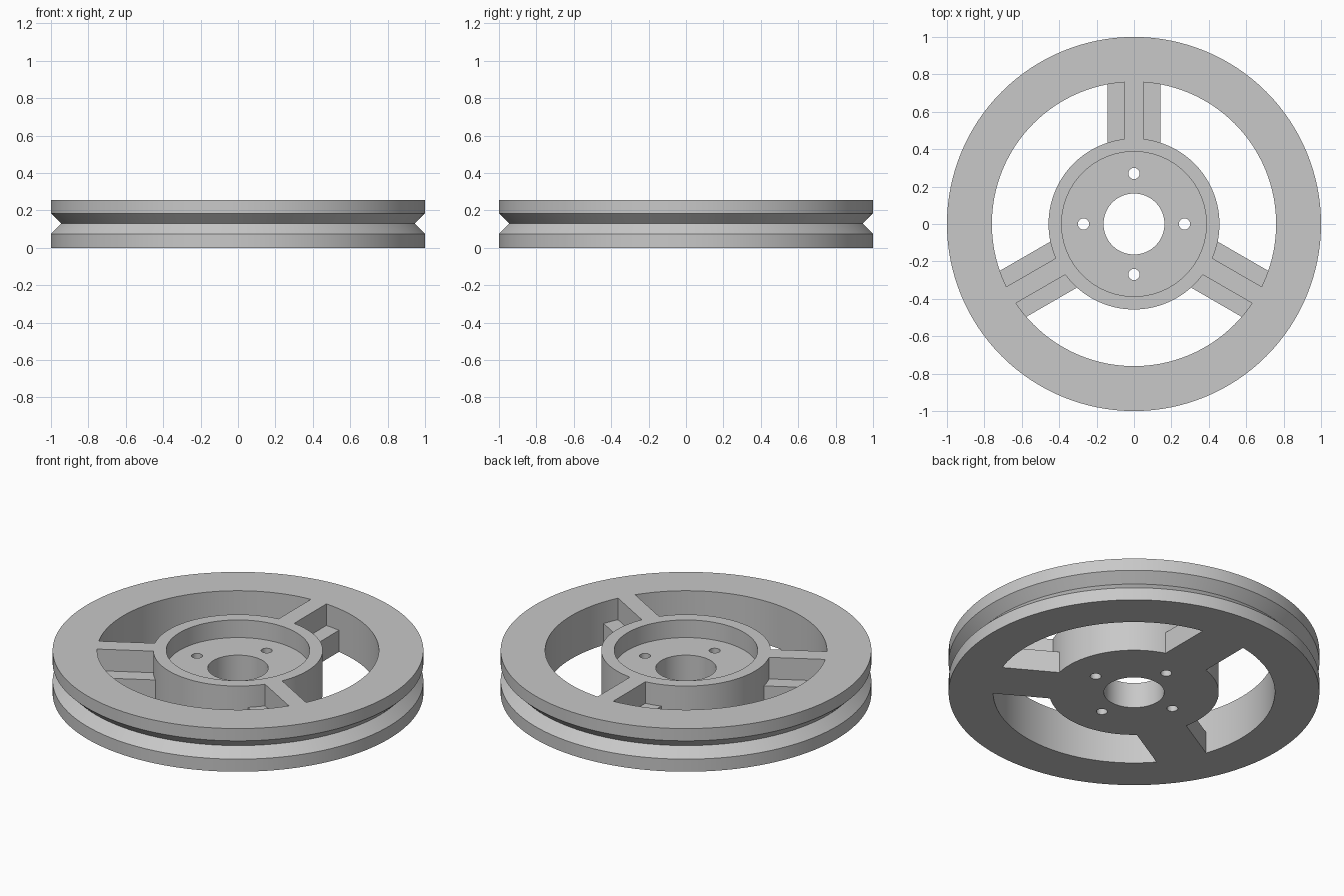
import bpy
import bmesh
import math
from mathutils import Matrix, Vector

if "Cube" in bpy.data.objects:
    bpy.data.objects.remove(bpy.data.objects["Cube"], do_unlink=True)

HEIGHT = 0.257
MID = HEIGHT / 2
SEGMENTS = 128

grey = bpy.data.materials.new("plain grey")
grey.use_nodes = True
colour = (0.58, 0.58, 0.58, 1)
grey.diffuse_color = colour
grey.node_tree.nodes["Principled BSDF"].inputs["Base Color"].default_value = colour


def finish(name, bm):
    bmesh.ops.recalc_face_normals(bm, faces=bm.faces)
    mesh = bpy.data.meshes.new(name)
    bm.to_mesh(mesh)
    bm.free()
    mesh.materials.append(grey)
    obj = bpy.data.objects.new(name, mesh)
    bpy.context.collection.objects.link(obj)
    return obj


def lathe(name, profile):
    """Turn a closed (radius, z) profile around the z axis."""
    bm = bmesh.new()
    rings = []
    for i in range(SEGMENTS):
        a = math.tau * i / SEGMENTS
        rings.append([bm.verts.new((r * math.cos(a), r * math.sin(a), z)) for r, z in profile])
    n = len(profile)
    for i, ring in enumerate(rings):
        after = rings[(i + 1) % SEGMENTS]
        for j in range(n):
            k = (j + 1) % n
            bm.faces.new((ring[j], after[j], after[k], ring[k]))
    return finish(name, bm)


def combine(target, other, operation):
    """Apply a boolean and remove the helper."""
    other.hide_render = True
    mod = target.modifiers.new(operation.lower(), "BOOLEAN")
    mod.operation = operation
    mod.solver = "EXACT"
    mod.object = other
    bpy.ops.object.select_all(action="DESELECT")
    bpy.context.view_layer.objects.active = target
    target.select_set(True)
    bpy.ops.object.modifier_apply(modifier=mod.name)
    bpy.data.objects.remove(other, do_unlink=True)


# Rim with a V-shaped belt groove
wheel = lathe("pulley_wheel", [
    (0.76, 0), (1, 0), (1, 0.075), (0.945, 0.13),
    (1, 0.184), (1, HEIGHT), (0.76, HEIGHT)])

# Hub with a centre bore and a recessed top
hub = lathe("hub", [
    (0.163, 0), (0.457, 0), (0.457, HEIGHT),
    (0.387, HEIGHT), (0.387, 0.152), (0.163, 0.152)])

# Three spokes: a wide lower flange with a narrow upright web
half_section = [(0.142, 0), (0.142, MID), (0.051, MID), (0.051, HEIGHT)]
section = half_section + [(-x, z) for x, z in reversed(half_section)]
bm = bmesh.new()
for k in range(3):
    turn = Matrix.Rotation(math.tau * k / 3, 4, "Z")
    start = bm.faces.new([bm.verts.new(turn @ Vector((x, 0.41, z))) for x, z in section])
    made = bmesh.ops.extrude_face_region(bm, geom=[start], use_keep_orig=True)["geom"]
    moved = [v for v in made if isinstance(v, bmesh.types.BMVert)]
    bmesh.ops.translate(bm, verts=moved, vec=turn @ Vector((0, 0.4, 0)))
spokes = finish("spokes", bm)

# Four bolt holes through the hub floor
bm = bmesh.new()
for k in range(4):
    place = Matrix.Rotation(math.tau * k / 4, 4, "Z") @ Matrix.Translation((0.27, 0, MID))
    bmesh.ops.create_cone(bm, cap_ends=True, segments=32, radius1=0.03,
                          radius2=0.03, depth=0.5, matrix=place)
bolt_holes = finish("bolt_holes", bm)

combine(hub, bolt_holes, "DIFFERENCE")
combine(wheel, spokes, "UNION")
combine(wheel, hub, "UNION")

bpy.ops.object.select_all(action="DESELECT")
wheel.select_set(True)
bpy.context.view_layer.objects.active = wheel
bpy.ops.object.shade_smooth_by_angle(angle=math.radians(30))
